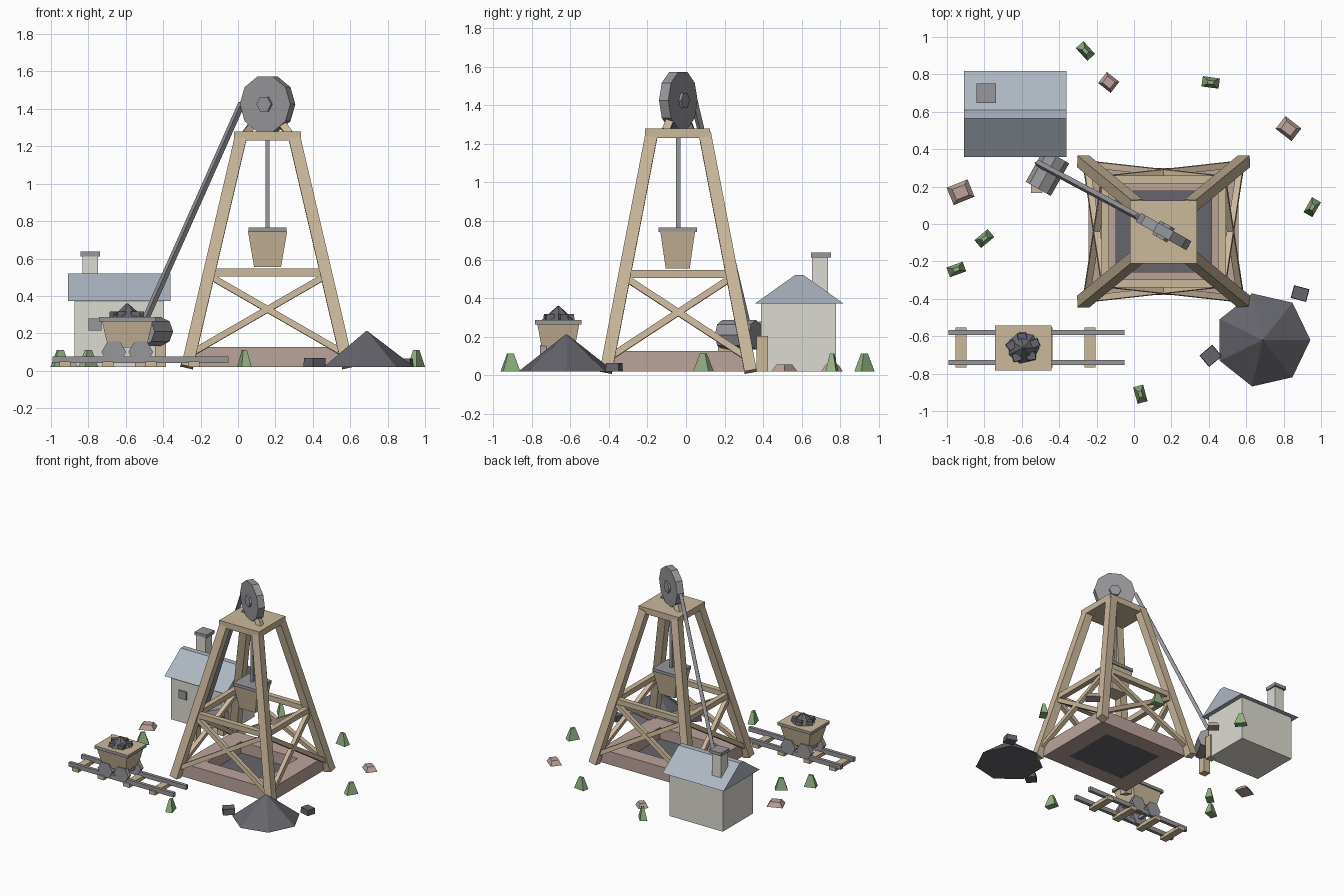
import bpy, bmesh, math, random
from mathutils import Vector, Matrix

if "Cube" in bpy.data.objects:
    bpy.data.objects.remove(bpy.data.objects["Cube"])

random.seed(4)

def material(name, rgb):
    m = bpy.data.materials.new(name)
    m.diffuse_color = (*rgb, 1)
    m.use_nodes = True
    m.node_tree.nodes["Principled BSDF"].inputs["Base Color"].default_value = m.diffuse_color
    return m

WOOD = material("wood", (0.60, 0.48, 0.33))
BRICK = material("brick", (0.50, 0.37, 0.33))
COAL = material("coal", (0.13, 0.13, 0.15))
METAL = material("metal", (0.31, 0.31, 0.33))
WALL = material("plaster", (0.72, 0.71, 0.64))
ROOF = material("slate", (0.42, 0.47, 0.54))
GREEN = material("grass", (0.28, 0.44, 0.22))

def make(name, rings, mat, matrix=Matrix()):
    """Closed solid skinned between two or more rings of equal length."""
    bm = bmesh.new()
    loops = [[bm.verts.new(matrix @ Vector(p)) for p in r] for r in rings]
    n = len(loops[0])
    for a, b in zip(loops, loops[1:]):
        for i in range(n):
            bm.faces.new((a[i], a[(i + 1) % n], b[(i + 1) % n], b[i]))
    bm.faces.new(loops[0][::-1])
    bm.faces.new(loops[-1])
    bmesh.ops.recalc_face_normals(bm, faces=bm.faces)
    me = bpy.data.meshes.new(name)
    bm.to_mesh(me)
    bm.free()
    me.materials.append(mat)
    ob = bpy.data.objects.new(name, me)
    bpy.context.collection.objects.link(ob)
    return ob

def rect(sx, sy, z):
    return [(x * sx / 2, y * sy / 2, z) for x, y in ((-1, -1), (1, -1), (1, 1), (-1, 1))]

def box(name, x, y, z0, z1, sx, sy, mat, taper=1.0, rot=0):
    """Box from z0 to z1, top scaled by taper, turned rot degrees about z."""
    m = Matrix.Translation((x, y, 0)) @ Matrix.Rotation(math.radians(rot), 4, 'Z')
    return make(name, [rect(sx, sy, z0), rect(sx * taper, sy * taper, z1)], mat, m)

def beam(name, p0, p1, w, mat):
    """Square bar between two points."""
    p0, p1 = Vector(p0), Vector(p1)
    d = p1 - p0
    m = Matrix.Translation(p0) @ Vector((0, 0, 1)).rotation_difference(d).to_matrix().to_4x4()
    return make(name, [rect(w, w, 0), rect(w, w, d.length)], mat, m)

def disc(name, c, axis, r, length, n, mat):
    """n-sided drum on a horizontal axis, corners pointing sideways."""
    c, a = Vector(c), Vector(axis).normalized()
    s = Vector((0, 0, 1)).cross(a)
    ring = [s * r * math.cos(t) + Vector((0, 0, r * math.sin(t)))
            for t in (2 * math.pi * i / n for i in range(n))]
    return make(name, [[c + v + a * (k * length / 2) for v in ring] for k in (-1, 1)], mat)

def cone(name, x, y, z0, z1, r, n, mat):
    ring = lambda q, z: [(x + q * math.cos(2 * math.pi * i / n),
                          y + q * math.sin(2 * math.pi * i / n), z) for i in range(n)]
    return make(name, [ring(r, z0), ring(0.004, z1)], mat)

G = 0.02                  # ground level
CX, CY = 0.158, -0.04     # tower centre

# Shaft collar: brick frame round a dark pit
for s in (-1, 1):
    box("shaft_collar_side", CX + s * 0.328, CY, G, 0.127, 0.145, 0.68, BRICK)
    box("shaft_collar_end", CX, CY + s * 0.278, G, 0.127, 0.511, 0.124, BRICK)
box("shaft_floor", CX, CY, G, 0.035, 0.511, 0.432, COAL)

# Tower legs, ties and cross braces
def leg_point(sx, sy, z):
    t = (z - G) / 1.22
    return (CX + sx * (0.43 - 0.285 * t), CY + sy * (0.375 - 0.235 * t), z)

corners = [(-1, -1), (1, -1), (1, 1), (-1, 1)]
for i, a in enumerate(corners):
    b = corners[(i + 1) % 4]
    beam("tower_leg", leg_point(*a, G), leg_point(*a, 1.25), 0.064, WOOD)
    beam("tower_tie", leg_point(*a, 0.525), leg_point(*b, 0.525), 0.042, WOOD)
    beam("tower_brace", leg_point(*a, 0.09), leg_point(*b, 0.51), 0.034, WOOD)
    beam("tower_brace", leg_point(*b, 0.09), leg_point(*a, 0.51), 0.034, WOOD)
box("tower_platform", CX, CY - 0.003, 1.23, 1.28, 0.357, 0.337, WOOD)

# Winding wheel, turned to face the winch
along = Vector((0.87, -0.49, 0)).normalized()
axle = Vector((0.49, 0.87, 0)).normalized()
hub = Vector((CX, CY, 1.425))
disc("winding_wheel", hub, axle, 0.155, 0.055, 10, METAL)
disc("wheel_hub", hub, axle, 0.045, 0.085, 6, METAL)
for s in (-1, 1):
    foot = Vector((CX, CY, 1.265)) + along * (s * 0.135)
    beam("wheel_support", foot, hub, 0.04, WOOD)

# Ropes and hoist bucket
beam("hoist_rope", (CX, CY, 0.74), (CX, CY, 1.25), 0.022, METAL)
beam("haul_rope", (0.02, 0.04, 1.43), (-0.515, 0.325, 0.23), 0.027, METAL)
make("bucket", [rect(0.144, 0.125, 0.555), rect(0.21, 0.18, 0.745)], WOOD,
     Matrix.Translation((CX, CY - 0.003, 0)))
box("bucket_rim", CX, CY - 0.003, 0.742, 0.766, 0.205, 0.198, METAL)

# Winch drum on two posts
disc("winch_drum", (-0.463, 0.275, 0.21), axle, 0.077, 0.2, 8, METAL)
for x, y in ((-0.52, 0.195), (-0.415, 0.395)):
    box("winch_post", x, y, G, 0.205, 0.06, 0.06, WOOD)

# Engine house
HX, HY = -0.635, 0.583
box("house_walls", HX, HY, G, 0.38, 0.48, 0.39, WALL)
profile = [(-0.23, 0.372), (0.23, 0.372), (0.022, 0.52), (-0.022, 0.52)]
make("house_roof", [[(HX + s * 0.275, HY + 0.004 + y, z) for y, z in profile]
                    for s in (-1, 1)], ROOF)
box("chimney", -0.79, 0.695, 0.40, 0.62, 0.084, 0.084, WALL)
box("chimney_cap", -0.79, 0.7, 0.612, 0.638, 0.105, 0.105, METAL)
for x in (-0.765, -0.60):
    box("house_window", x, HY - 0.195, 0.215, 0.28, 0.07, 0.02, METAL)

# Track
for y in (-0.58, -0.74):
    box("rail", -0.522, y, 0.04, 0.075, 0.94, 0.026, METAL)
for i in range(4):
    box("sleeper", -0.925 + 0.23 * i, -0.66, G, 0.05, 0.057, 0.215, WOOD)

# Mine cart with its coal load
KX, KY = -0.592, -0.662
make("cart_tub", [rect(0.205, 0.165, 0.125), rect(0.272, 0.218, 0.268)], WOOD,
     Matrix.Translation((KX, KY, 0)))
box("cart_rim", KX, KY, 0.264, 0.284, 0.3, 0.24, METAL)
box("cart_lid", KX, KY, 0.284, 0.288, 0.3, 0.24, WOOD)
for dx in (-0.072, 0.072):
    for y in (-0.58, -0.74):
        disc("cart_wheel", (KX + dx, y, 0.1), (0, 1, 0), 0.066, 0.035, 6, METAL)
    beam("cart_axle", (KX + dx, -0.74, 0.1), (KX + dx, -0.58, 0.1), 0.025, METAL)
cone("cart_coal", KX, KY, 0.28, 0.36, 0.095, 7, COAL)
for i in range(5):
    t = 2 * math.pi * i / 5 + 0.4
    box("cart_coal_lump", KX + 0.065 * math.cos(t), KY + 0.058 * math.sin(t),
        0.285, 0.318, 0.05, 0.045, COAL, 0.9, random.uniform(0, 90))

# Coal heap with stray lumps
cone("coal_heap", 0.688, -0.62, G, 0.212, 0.255, 7, COAL)
box("coal_lump", 0.888, -0.372, G, 0.065, 0.085, 0.07, COAL, 0.95, -15)
box("coal_lump", 0.41, -0.705, G, 0.068, 0.09, 0.08, COAL, 0.95, 40)

# Grass tufts and scattered stones
for x, y, r in ((-0.26, 0.925, -48), (0.41, 0.757, -8), (0.953, 0.09, 60),
                (-0.80, -0.078, 40), (-0.95, -0.243, 20), (0.034, -0.91, -75)):
    box("grass_tuft", x, y, G, 0.112, 0.092, 0.055, GREEN, 0.35, r)
for x, y, sx, sy, r in ((-0.135, 0.757, 0.085, 0.075, -38), (0.826, 0.51, 0.108, 0.086, -38),
                        (-0.927, 0.17, 0.12, 0.1, 22)):
    box("stone", x, y, G, 0.056, sx, sy, BRICK, 0.6, r)
